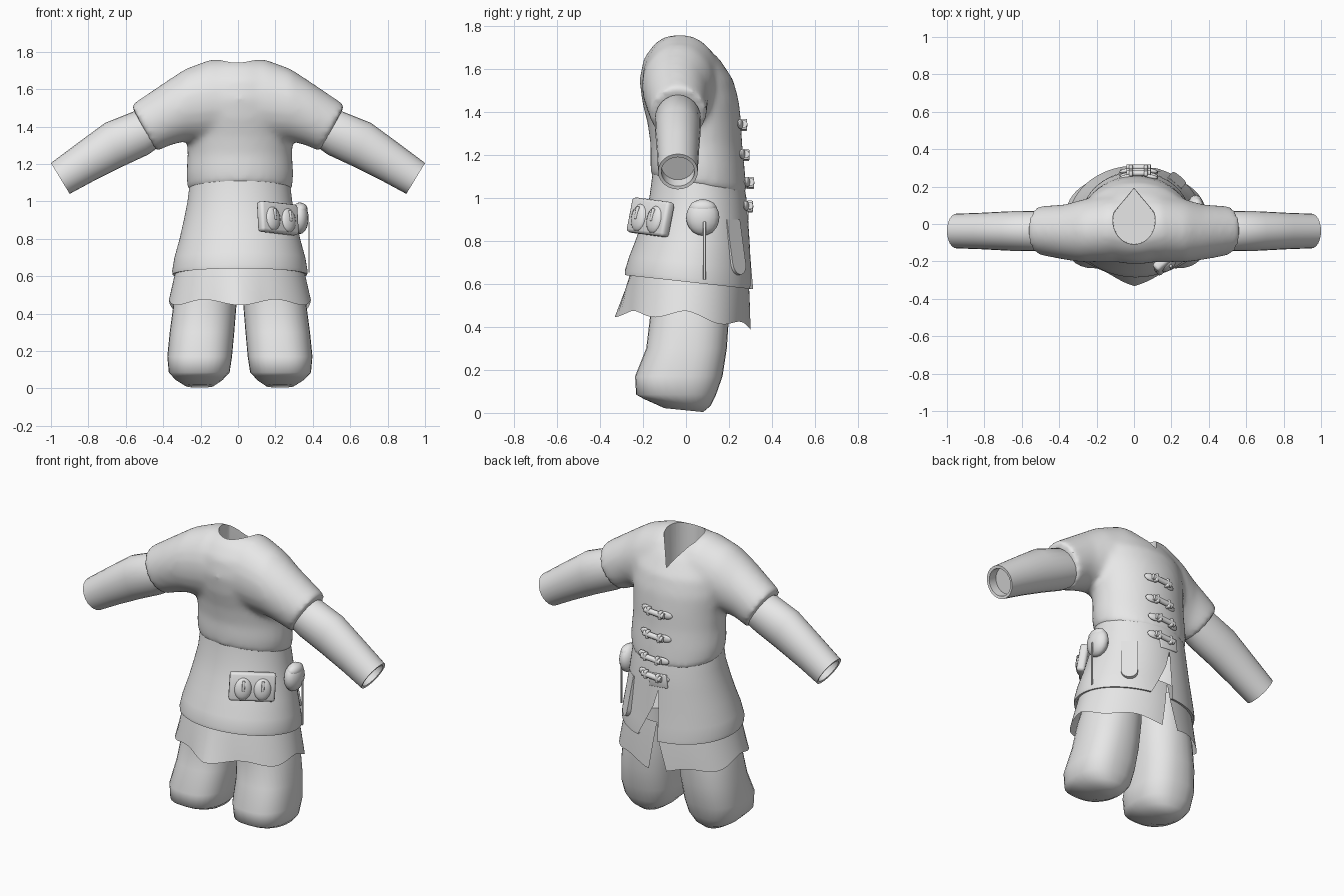
import bpy, bmesh, math
from mathutils import Matrix, Vector, Euler

if "Cube" in bpy.data.objects:
    bpy.data.objects.remove(bpy.data.objects["Cube"])

cloth = bpy.data.materials.new("grey_cloth")
cloth.diffuse_color = (0.8, 0.8, 0.8, 1)
cloth.use_nodes = True
cloth.node_tree.nodes["Principled BSDF"].inputs["Base Color"].default_value = cloth.diffuse_color


def finish(name, bm, angle=50):
    bmesh.ops.remove_doubles(bm, verts=bm.verts, dist=0.0005)
    bmesh.ops.recalc_face_normals(bm, faces=bm.faces)
    me = bpy.data.meshes.new(name)
    bm.to_mesh(me)
    bm.free()
    me.materials.append(cloth)
    ob = bpy.data.objects.new(name, me)
    bpy.context.collection.objects.link(ob)
    smooth(ob, angle)
    return ob


def smooth(ob, angle=50):
    bpy.ops.object.select_all(action='DESELECT')
    ob.select_set(True)
    bpy.context.view_layer.objects.active = ob
    bpy.ops.object.shade_smooth_by_angle(angle=math.radians(angle))


def loft(bm, rings, closed=True, cap_start=False, cap_end=False):
    rows = [[bm.verts.new(p) for p in r] for r in rings]
    n = len(rows[0])
    for a, b in zip(rows, rows[1:]):
        for i in range(n if closed else n - 1):
            j = (i + 1) % n
            bm.faces.new((a[i], a[j], b[j], b[i]))
    if cap_start:
        bm.faces.new(rows[0][::-1])
    if cap_end:
        bm.faces.new(rows[-1])


def spow(v, p):
    return math.copysign(abs(v) ** p, v)


def flat_ring(z, x0, x1, y0, y1, p=1.0, tilt=0.0, n=32):
    """Horizontal rounded ring filling the given extents."""
    out = []
    for i in range(n):
        a = 2 * math.pi * i / n
        x = (x0 + x1) / 2 + (x1 - x0) / 2 * spow(math.cos(a), p)
        y = (y0 + y1) / 2 + (y1 - y0) / 2 * spow(math.sin(a), p)
        out.append((x, y, z - tilt * y))
    return out


def arm_ring(xt, zt, xb, zb, y0, y1, side=1, n=24):
    """Upright ring from a top point to a bottom point."""
    out = []
    for i in range(n):
        a = 2 * math.pi * i / n
        t = (1 + math.cos(a)) / 2
        out.append((side * (xb + (xt - xb) * t),
                    (y0 + y1) / 2 + (y1 - y0) / 2 * math.sin(a), zb + (zt - zb) * t))
    return out


# Shirt: body, shoulders and short sleeves fused into one surface
bm = bmesh.new()
body = [(1.06, .262, -.15, .265, .2), (1.08, .28, -.163, .283, .18), (1.15, .287, -.167, .275, .1),
        (1.25, .28, -.165, .262, 0), (1.35, .285, -.18, .257, 0), (1.45, .3, -.205, .247, 0),
        (1.55, .3, -.217, .22, 0), (1.65, .27, -.197, .155, 0), (1.72, .2, -.145, .07, 0),
        (1.757, .13, -.085, .0, 0)]
loft(bm, [flat_ring(z, .01 - r, .01 + r, a, b, tilt=t) for z, r, a, b, t in body], True, True, True)
yoke = [(.572, 1.515, .44, 1.265, -.166, .096), (.38, 1.645, .36, 1.3, -.192, .105),
        (.28, 1.71, .28, 1.32, -.205, .13), (.14, 1.762, .14, 1.32, -.205, .16)]
rings = [arm_ring(*s, side=-1) for s in yoke] + [arm_ring(0, 1.752, 0, 1.32, -.205, .17)]
rings += [arm_ring(*s) for s in yoke[::-1]]
loft(bm, rings, True, True, True)
shirt = finish("shirt", bm)

# Neck opening with a pointed front
bm = bmesh.new()
outline = [(.115 * math.cos(math.radians(a)), .02 + .13 * math.sin(math.radians(a)))
           for a in range(160, 381, 10)] + [(0, .195)]
loft(bm, [[(x * s, y * s, z) for x, y in outline] for z, s in ((1.45, .97), (2, 1))], True, True, True)
cutter = finish("neck_cutter", bm)
cutter.hide_render = True

m = shirt.modifiers.new("fuse", 'REMESH')
m.mode, m.voxel_size, m.use_smooth_shade = 'VOXEL', 0.018, True
m = shirt.modifiers.new("soften", 'SMOOTH')
m.factor, m.iterations = 0.5, 10
m = shirt.modifiers.new("neck", 'BOOLEAN')
m.operation, m.solver, m.object = 'DIFFERENCE', 'EXACT', cutter
bpy.ops.object.select_all(action='DESELECT')
shirt.select_set(True)
bpy.context.view_layer.objects.active = shirt
bpy.ops.object.convert(target='MESH')
bpy.data.objects.remove(cutter)
smooth(shirt, 45)

# Long sleeves with hollow cuffs, and legs with sloping rounded ends
sleeve = [(.48, 1.47, .41, 1.3, -.135, .065), (.56, 1.48, .48, 1.25, -.145, .07),
          (.71, 1.42, .62, 1.185, -.143, .068), (.86, 1.31, .77, 1.11, -.135, .06),
          (1.0, 1.205, .9, 1.04, -.13, .055), (.99, 1.19, .905, 1.055, -.115, .04),
          (.94, 1.22, .86, 1.085, -.115, .04)]
leg = [(.7, .01, .29, -.15, .2, 1), (.58, .012, .32, -.16, .2, 1), (.45, .018, .355, -.167, .2, .9),
       (.3, .03, .375, -.185, .19, .85), (.17, .042, .388, -.237, .17, .8),
       (.085, .055, .38, -.232, .14, .8), (.045, .09, .345, -.195, .115, .85, .1),
       (.012, .14, .29, -.1, .08, 1, .1)]
for side, label in ((1, "right"), (-1, "left")):
    bm = bmesh.new()
    loft(bm, [arm_ring(*s, side=side) for s in sleeve], True, False, True)
    finish(label + "_sleeve", bm)
    bm = bmesh.new()
    loft(bm, [[(.01 + side * x, y, max(z, 0)) for x, y, z in flat_ring(*r)] for r in leg], True, True, True)
    finish(label + "_leg", bm, 60)


def skirt_ring(z, rx, y0, y1, lo, hi, tilt=0.0, wave=0.0, n=72):
    """Open ring running round from the front slit's one edge to the other."""
    out = []
    for i in range(n + 1):
        a = math.radians(hi + (360 + lo - hi) * i / n)
        k = 1 - .015 * wave * math.cos(6 * a)
        x = .01 + rx * k * math.cos(a)
        y = (y0 + y1) / 2 + (y1 - y0) / 2 * k * math.sin(a)
        # pointed flare at the rear centre
        y -= .04 * wave * max(0, 1 - abs(x) / .14) if math.sin(a) < 0 else 0
        dz = wave * (.015 * math.cos(6 * a) - .2 * max(0, y))
        out.append((x, y, z - tilt * y + dz))
    return out


# Jacket skirt with slit and turned-in hem
bm = bmesh.new()
loft(bm, [skirt_ring(*r) for r in (
    (1.12, .265, -.155, .26, 95, 95, 0), (1.0, .28, -.17, .282, 95, 95, .02),
    (.9, .3, -.2, .29, 95, 95, .04), (.8, .323, -.23, .297, 89, 95, .07),
    (.7, .35, -.265, .305, 80, 95, .1), (.63, .362, -.285, .312, 74, 95, .11),
    (.61, .36, -.285, .312, 72, 95, .11), (.612, .345, -.27, .297, 72, 95, .11))], False)
finish("jacket_skirt", bm)

# Ragged underskirt
bm = bmesh.new()
loft(bm, [skirt_ring(*r) for r in (
    (.68, .33, -.25, .285, 92, 92, 0, 0), (.58, .356, -.27, .294, 89, 95, 0, .3),
    (.46, .385, -.288, .298, 85, 102, 0, 1))], False)
finish("underskirt", bm, 60)


def blob(bm, loc, size, kind="ball", rot=(0, 0, 0), base=Matrix()):
    """Adds a ball, rounded box or rod along x; size is the full extents."""
    m = base @ Matrix.Translation(loc) @ Euler(rot).to_matrix().to_4x4()
    m = m @ Matrix.Diagonal((*size, 1))
    if kind == "ball":
        bmesh.ops.create_uvsphere(bm, u_segments=16, v_segments=10, radius=.5, matrix=m)
    elif kind == "rod":
        bmesh.ops.create_cone(bm, cap_ends=True, segments=10, radius1=.5, radius2=.5, depth=1,
                              matrix=m @ Matrix.Rotation(math.pi / 2, 4, 'Y'))
    else:
        vs = bmesh.ops.create_cube(bm, size=1, matrix=m)["verts"]
        es = list({e for v in vs for e in v.link_edges})
        bmesh.ops.bevel(bm, geom=es, offset=min(size) * .3, segments=2, affect='EDGES', profile=.5)


def frame(loc, lean, turn):
    return Matrix.Translation(loc) @ Euler((math.radians(lean), 0, math.radians(turn))).to_matrix().to_4x4()


# Front toggles: two tabs, a thick rod and end straps
for k, (z, y) in enumerate(((1.34, .256), (1.2, .266), (1.07, .288), (.96, .283))):
    bm = bmesh.new()
    base = Matrix.Translation((.025, y, z)) @ Matrix.Rotation(math.radians(-4), 4, 'Y')
    for s in (-1, 1):
        blob(bm, (s * .065, -.003, 0), (.08, .025, .045), "ball", (0, 0, -s * .2), base)
        blob(bm, (s * .04, .014, 0), (.02, .03, .05), "box", base=base)
    blob(bm, (0, .015, 0), (.13, .03, .034), "rod", base=base)
    finish("toggle_%d" % (k + 1), bm)

# Flap under the lowest toggle
bm = bmesh.new()
blob(bm, (-.01, .285, .94), (.12, .014, .08), "box", (0, .1, 0))
finish("waist_flap", bm)

# Belt pouch with two bulging pockets and straps
bm = bmesh.new()
base = frame((.213, -.165, .91), -10, 42) @ Matrix.Rotation(math.radians(5), 4, 'Y')
blob(bm, (0, 0, 0), (.26, .05, .165), "box", base=base)
for s in (-1, 1):
    blob(bm, (s * .055, -.02, -.01), (.1, .05, .13), "ball", base=base)
    blob(bm, (s * .055, -.04, .01), (.016, .016, .06), "box", base=base)
finish("belt_pouch", bm)

# Round side pouch and hanging cord
bm = bmesh.new()
blob(bm, (.33, .078, .91), (.095, .155, .17))
blob(bm, (.335, .078, .955), (.075, .125, .075))
finish("round_pouch", bm)
bm = bmesh.new()
blob(bm, (.379, .086, .755), (.006, .012, .27), "box")
finish("hanging_cord", bm)

# Narrow sheath pocket with rounded bottom
bm = bmesh.new()
base = frame((.225, .228, .77), -10, 139.5)
edge = [(.047, .13), (-.047, .13)] + [(.047 * math.cos(math.radians(a)), -.08 + .05 * math.sin(math.radians(a)))
                                      for a in range(180, 361, 20)]
loft(bm, [[base @ Vector((x, y, z)) for x, z in edge] for y in (.015, -.013)], True, True, True)
finish("sheath_pocket", bm, 35)
